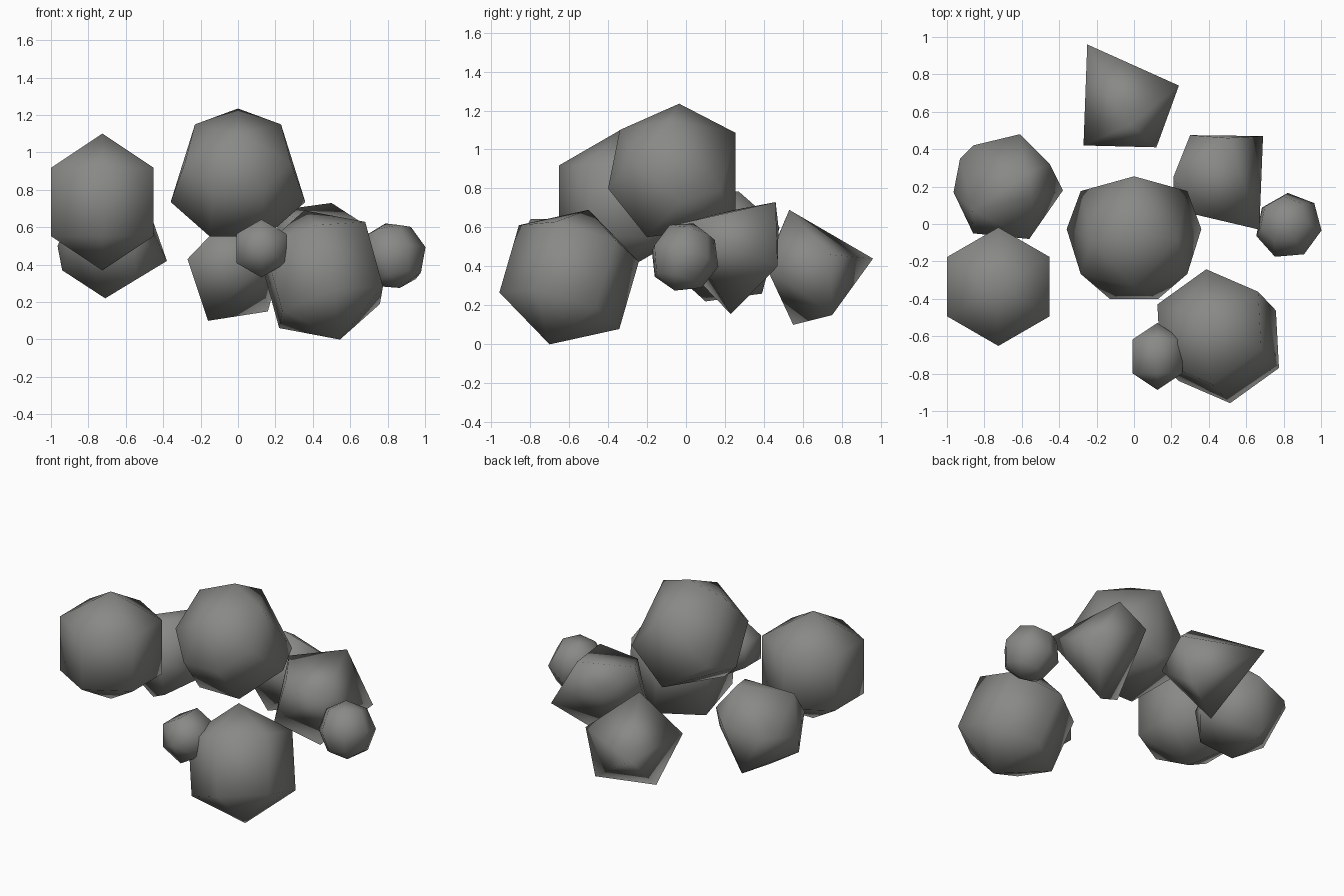
import bpy, bmesh, math
from mathutils import Vector

if "Cube" in bpy.data.objects:
    bpy.data.objects.remove(bpy.data.objects["Cube"])

grey = bpy.data.materials.new("stone_grey")
grey.diffuse_color = (0.25, 0.25, 0.24, 1)
grey.use_nodes = True
grey.node_tree.nodes["Principled BSDF"].inputs["Base Color"].default_value = grey.diffuse_color


def finish(name, bm, centre):
    """Turn a point cloud into a smooth-shaded convex stone."""
    res = bmesh.ops.convex_hull(bm, input=bm.verts)
    inside = [g for g in res["geom_interior"] if isinstance(g, bmesh.types.BMVert)]
    if inside:
        bmesh.ops.delete(bm, geom=inside, context='VERTS')
    bmesh.ops.dissolve_limit(bm, angle_limit=math.radians(1),
                             verts=bm.verts, edges=bm.edges)
    bmesh.ops.recalc_face_normals(bm, faces=bm.faces)
    for f in bm.faces:
        f.smooth = True
    mesh = bpy.data.meshes.new(name)
    bm.to_mesh(mesh)
    bm.free()
    mesh.materials.append(grey)
    ob = bpy.data.objects.new(name, mesh)
    ob.location = centre
    bpy.context.collection.objects.link(ob)


def ball(name, centre, r, pole, side, seg=6, rings=3):
    """Coarse sphere: pole gives its axis, side the first ring corner."""
    w = Vector(pole).normalized()
    u = Vector(side)
    u = (u - u.dot(w) * w).normalized()
    v = w.cross(u)
    bm = bmesh.new()
    bm.verts.new(w * r)
    bm.verts.new(-w * r)
    for i in range(1, rings):
        t = math.pi * i / rings
        for k in range(seg):
            a = 2 * math.pi * k / seg
            bm.verts.new(r * (math.cos(t) * w + math.sin(t) *
                              (math.cos(a) * u + math.sin(a) * v)))
    finish(name, bm, centre)


def chunk(name, centre, pts, mirror=False):
    """Angular stone from its corner points."""
    bm = bmesh.new()
    for x, y, z in pts:
        bm.verts.new((x, y, z))
        if mirror and x:
            bm.verts.new((-x, y, z))
    finish(name, bm, centre)


# rounded stones
ball("left_front_stone", (-0.725, -0.335, 0.735), 0.366, (0, 0, 1), (0, 1, 0))
ball("right_front_stone", (0.45, -0.6, 0.345), 0.372,
     (0.256, -0.27, -0.93), (0.065, -0.355, -0.085))
ball("small_front_stone", (0.125, -0.708, 0.487), 0.179, (0, 1, 0), (0, 0, 1))
ball("small_right_stone", (0.827, -0.01, 0.448), 0.183,
     (-0.2, 0.25, 0.9), (1, -0.2, 0), 7, 4)
chunk("left_back_stone", (-0.675, 0.19, 0.5), [
    (-0.185, 0.23, 0.05), (0.065, 0.29, 0.1), (0.295, -0.01, -0.08),
    (0.115, -0.27, 0.08), (-0.185, -0.24, 0.06), (-0.265, -0.065, -0.13),
    (-0.255, 0.16, 0.05), (-0.035, -0.09, -0.28), (-0.02, 0.2, -0.24),
    (0.1, 0.08, 0.285), (0.13, -0.05, 0.27), (-0.19, -0.12, 0.23),
    (0.225, 0.13, 0.12), (0.13, -0.2, -0.18), (-0.29, -0.02, 0)])

# top centre stone, mirrored left to right
chunk("top_stone", (0, -0.045, 0.85), [
    (0, 0.01, 0.385), (0.23, -0.04, 0.3), (0, -0.295, 0.25),
    (0.285, -0.222, 0.09), (0.13, -0.355, -0.05), (0.36, 0.018, -0.115),
    (0.15, -0.155, -0.3), (0, 0.3, 0.235), (0.285, 0.221, -0.06),
    (0, 0.3, -0.24)], mirror=True)

# angular stones at the back
chunk("back_stone", (0, 0, 0), [
    (-0.25, 0.96, 0.44), (0.24, 0.74, 0.46), (0.12, 0.41, 0.4),
    (-0.27, 0.42, 0.43), (-0.02, 0.53, 0.69), (-0.16, 0.55, 0.1),
    (0.16, 0.75, 0.15)])
chunk("right_back_stone", (0, 0, 0), [
    (0.5, 0.46, 0.73), (0.3, 0.475, 0.6), (0.69, 0.47, 0.4),
    (0.67, -0.03, 0.62), (0.33, 0.05, 0.64), (0.21, 0.25, 0.69),
    (0.21, 0.09, 0.3), (0.46, 0.23, 0.155)])
